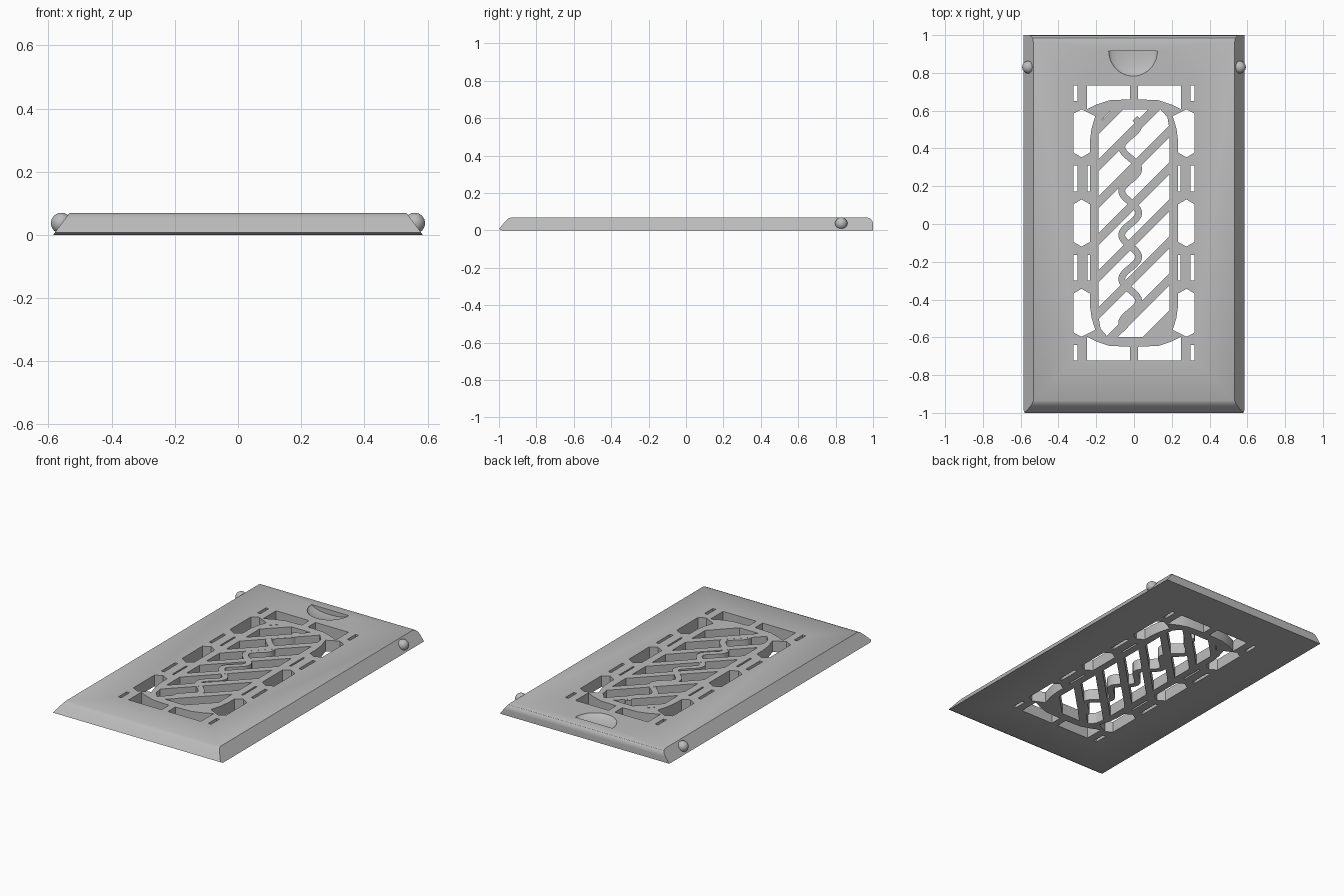
import bpy, bmesh, math
from mathutils import Matrix, Vector

if "Cube" in bpy.data.objects:
    bpy.data.objects.remove(bpy.data.objects["Cube"])

TOP = 0.07    # plate thickness
MID = 0.005   # y centre of the vent pattern

grey = bpy.data.materials.new("plain grey")
grey.use_nodes = True
grey.diffuse_color = (0.5, 0.5, 0.5, 1)
grey.node_tree.nodes["Principled BSDF"].inputs["Base Color"].default_value = (0.5, 0.5, 0.5, 1)


def finish(name, bm):
    bmesh.ops.recalc_face_normals(bm, faces=bm.faces)
    mesh = bpy.data.meshes.new(name)
    bm.to_mesh(mesh)
    bm.free()
    mesh.materials.append(grey)
    obj = bpy.data.objects.new(name, mesh)
    bpy.context.collection.objects.link(obj)
    return obj


def prism(bm, outline, z0, z1):
    """Upright prism over a flat outline."""
    face = bm.faces.new([bm.verts.new((x, y, z0)) for x, y in outline])
    made = bmesh.ops.extrude_face_region(bm, geom=[face])["geom"]
    bmesh.ops.translate(bm, vec=(0, 0, z1 - z0),
                        verts=[v for v in made if isinstance(v, bmesh.types.BMVert)])


def clip(outline, limit, sign):
    """Keep the part of a convex outline where sign * (y - x - limit) >= 0."""
    def side(p):
        return sign * (p[1] - p[0] - limit)
    kept = []
    for a, b in zip(outline, outline[1:] + outline[:1]):
        if side(a) >= 0:
            kept.append(a)
        if side(a) * side(b) < 0:
            t = side(a) / (side(a) - side(b))
            kept.append((a[0] + t * (b[0] - a[0]), a[1] + t * (b[1] - a[1])))
    return kept


def box(x0, x1, y0, y1):
    return [(x0, y0), (x1, y0), (x1, y1), (x0, y1)]


def smooth(obj):
    bpy.ops.object.select_all(action="DESELECT")
    obj.select_set(True)
    bpy.context.view_layer.objects.active = obj
    bpy.ops.object.shade_smooth_by_angle(angle=math.radians(30))


# Plate: side profile swept across, with sloping long sides
profile = [(-0.985, 0), (-1, 0.008), (-0.965, 0.05), (-0.952, 0.062), (-0.935, TOP),
           (0.965, TOP), (0.985, 0.064), (0.997, 0.05), (1, 0.035), (1, 0)]
bm = bmesh.new()
ends = []
for s in (-1, 1):
    ends.append([bm.verts.new((s * (0.585 - 0.052 * z / TOP), y, z)) for y, z in profile])
    bm.faces.new(ends[-1])
for i in range(len(profile)):
    j = (i + 1) % len(profile)
    bm.faces.new((ends[0][i], ends[0][j], ends[1][j], ends[1][i]))
plate = finish("cover_plate", bm)

# Surround openings, described for one quarter and mirrored
quarter = [
    [(0.022, 0.728), (0.25, 0.728), (0.25, 0.602), (0.197, 0.628), (0.13, 0.65), (0.022, 0.655)],
    [(0.32, 0.58), (0.278, 0.602), (0.205, 0.566), (0.225, 0.5), (0.234, 0.43),
     (0.234, 0.373), (0.278, 0.348), (0.32, 0.373)],
    box(0.3, 0.32, 0.645, 0.728),
    box(0.3, 0.32, 0.168, 0.305),
    box(0.234, 0.245, 0.168, 0.305),
]
bm = bmesh.new()
for sx in (-1, 1):
    for sy in (-1, 1):
        for shape in quarter:
            prism(bm, [(sx * x, MID + sy * y) for x, y in shape], -0.1, 0.2)
    hexagon = [(0.234, 0.1), (0.278, 0.125), (0.32, 0.1),
               (0.32, -0.1), (0.278, -0.125), (0.234, -0.1)]
    prism(bm, [(sx * x, MID + y) for x, y in hexagon], -0.1, 0.2)

# Slanted slots inside the central window
corner = [(0.187, 0.5), (0.177, 0.56), (0.14, 0.602)]
window = corner + [(-x, y) for x, y in reversed(corner)]
window += [(-x, -y) for x, y in window]
window = [(x, y + MID) for x, y in window]
for k in range(7):
    upper = 0.664 - 0.196 * k
    slot = clip(clip(window, upper, -1), upper - 0.132, 1)
    if len(slot) > 2:
        prism(bm, slot, -0.1, 0.2)
prism(bm, [(-0.172, 0.55), (-0.132, 0.592), (-0.128, 0.592), (-0.168, 0.55)], -0.1, 0.2)
vent_cutter = finish("vent_cutter", bm)

# Thumb recess: half of a flattened ball with its straight wall to the back
bm = bmesh.new()
bmesh.ops.create_uvsphere(bm, u_segments=48, v_segments=24, radius=1,
                          matrix=Matrix.Translation((-0.005, 0.917, TOP + 0.004))
                          @ Matrix.Diagonal((0.13, 0.135, 0.034, 1)))
cut = bmesh.ops.bisect_plane(bm, geom=bm.verts[:] + bm.edges[:] + bm.faces[:], dist=1e-5,
                             plane_co=(0, 0.917, 0), plane_no=(0, 1, 0), clear_outer=True)
bmesh.ops.holes_fill(bm, edges=[e for e in bm.edges if e.is_boundary], sides=0)
recess_cutter = finish("recess_cutter", bm)

# Cut the plate, then drop the cutters
bpy.context.view_layer.objects.active = plate
for cutter in (vent_cutter, recess_cutter):
    cutter.hide_render = True
    mod = plate.modifiers.new("cut", "BOOLEAN")
    mod.operation = "DIFFERENCE"
    mod.solver = "EXACT"
    mod.object = cutter
    bpy.ops.object.modifier_apply(modifier=mod.name)
    bpy.data.objects.remove(cutter)
smooth(plate)

# Wavy spine tying the slanted bars together
bm = bmesh.new()
steps, half = 100, 0.018
left, right = [], []
for i in range(steps + 1):
    y = -0.56 + 1.12 * i / steps
    phase = y * 27
    centre = Vector((-0.02 + 0.045 * math.sin(phase), y))
    normal = Vector((1, -0.045 * 27 * math.cos(phase))).normalized()
    left.append(tuple(centre - normal * half))
    right.append(tuple(centre + normal * half))
prism(bm, left + right[::-1], 0.001, TOP - 0.0005)
smooth(finish("wavy_spine", bm))

# Round side catches
for side, s in (("left", 1), ("right", -1)):
    bm = bmesh.new()
    bmesh.ops.create_uvsphere(bm, u_segments=32, v_segments=16, radius=0.033,
                              matrix=Matrix.Translation((s * 0.559, 0.83, 0.037)))
    smooth(finish(side + "_catch", bm))
